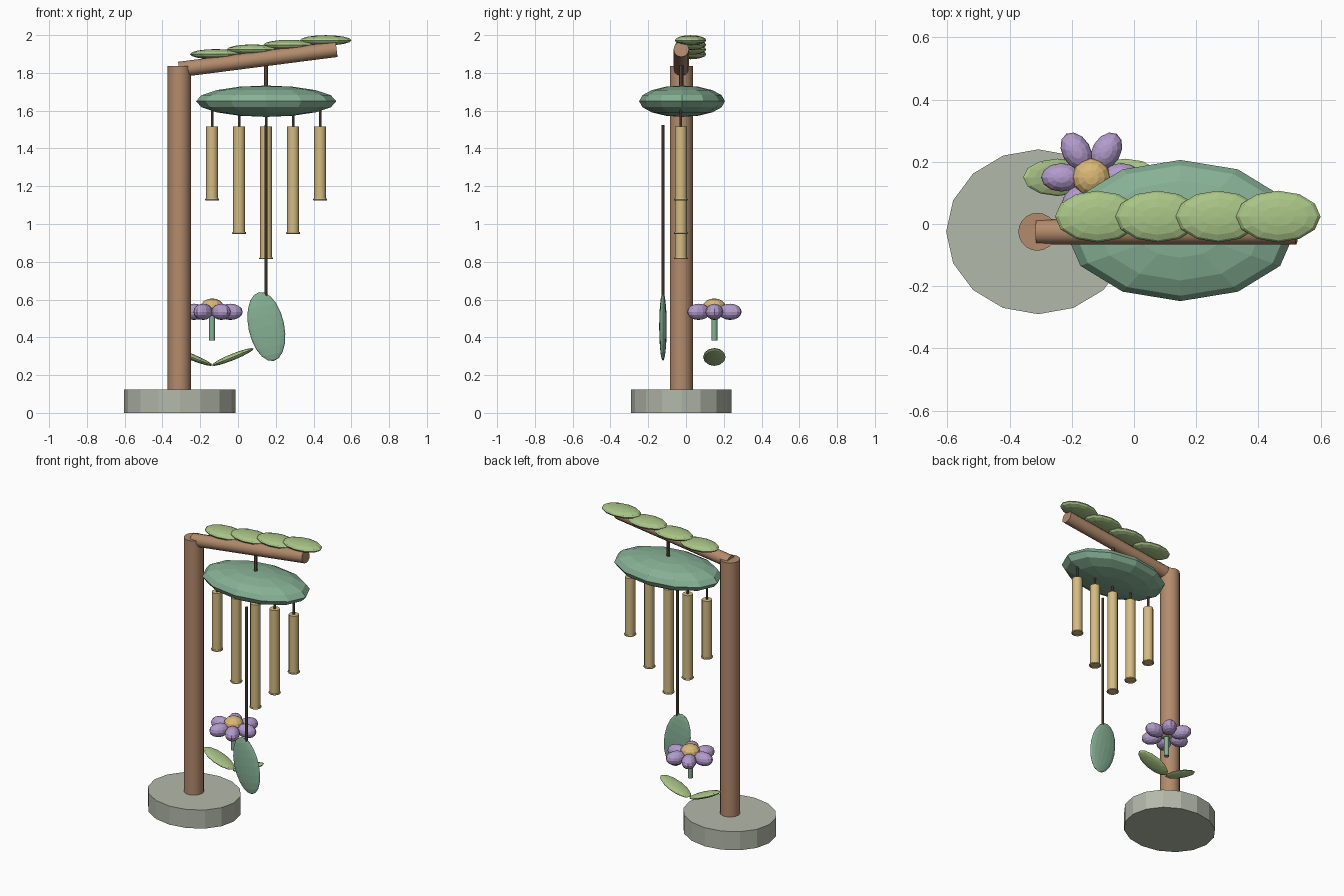
import bpy, math
from mathutils import Vector

if "Cube" in bpy.data.objects:
    bpy.data.objects.remove(bpy.data.objects["Cube"])

Y = -0.025          # plane of post, arm and chimes
CX = 0.149          # chime centre


def material(name, rgb):
    m = bpy.data.materials.new(name)
    m.diffuse_color = (*rgb, 1)
    m.use_nodes = True
    m.node_tree.nodes["Principled BSDF"].inputs["Base Color"].default_value = m.diffuse_color
    return m


WOOD = material("wood", (0.45, 0.26, 0.15))
STONE = material("stone", (0.45, 0.48, 0.40))
CANOPY = material("canopy_green", (0.24, 0.44, 0.30))
LEAF = material("leaf_green", (0.40, 0.56, 0.24))
BRASS = material("bamboo", (0.66, 0.50, 0.22))
CORD = material("cord", (0.15, 0.10, 0.07))
PURPLE = material("petal_purple", (0.45, 0.33, 0.60))
YELLOW = material("flower_yellow", (0.70, 0.48, 0.18))


def finish(name, mat, smooth):
    ob = bpy.context.object
    ob.name = name
    ob.data.materials.append(mat)
    if smooth:
        bpy.ops.object.shade_smooth_by_angle(angle=math.radians(40))
    return ob


def rod(name, a, b, r, mat, sides=12, smooth=True):
    a, b = Vector(a), Vector(b)
    d = b - a
    bpy.ops.mesh.primitive_cylinder_add(vertices=sides, radius=r, depth=d.length, location=(a + b) / 2,
                                        rotation=d.to_track_quat('Z', 'Y').to_euler())
    return finish(name, mat, smooth)


def blob(name, loc, radii, mat, rot=(0, 0, 0), seg=12, rings=8, smooth=False):
    bpy.ops.mesh.primitive_uv_sphere_add(segments=seg, ring_count=rings, radius=1, location=loc, rotation=rot)
    bpy.context.object.scale = radii
    return finish(name, mat, smooth)


# Stone base, post and sloping arm
base = rod("base", (-0.308, Y, 0), (-0.308, Y, 0.125), 1, STONE, 16, False)
base.scale = (0.296, 0.265, 1)
rod("post", (-0.311, Y, 0.12), (-0.311, Y, 1.836), 0.061, WOOD, 20)
rod("arm", (-0.312, Y, 1.818), (0.522, Y, 1.925), 0.041, WOOD, 12)

# Overlapping leaves on the arm
for i in range(4):
    blob(f"arm_leaf_{i + 1}", (-0.118 + 0.194 * i, 0.024, 1.899 + 0.0245 * i), (0.136, 0.083, 0.027), LEAF)

# Canopy and its hanger
blob("canopy", (CX, Y + 0.004, 1.65), (0.371, 0.227, 0.083), CANOPY)
rod("hanger", (CX, Y, 1.68), (CX, Y, 1.87), 0.011, CORD, 8)

# Chime tubes with end rings and cords
for i, bottom in enumerate((1.13, 0.952, 0.818, 0.952, 1.13)):
    x = CX + (i - 2) * 0.143
    rod(f"chime_tube_{i + 1}", (x, Y - 0.002, bottom), (x, Y - 0.002, 1.516), 0.032, BRASS, 12)
    rod(f"chime_cord_{i + 1}", (x, Y - 0.002, 1.50), (x, Y - 0.002, 1.63), 0.007, CORD, 8)
    bpy.ops.mesh.primitive_torus_add(major_radius=0.033, minor_radius=0.005, major_segments=16,
                                     minor_segments=6, location=(x, Y - 0.002, bottom))
    finish(f"chime_ring_{i + 1}", BRASS, True)

# Hanging leaf sail
rod("sail_cord", (CX, -0.122, 0.60), (CX, -0.122, 1.525), 0.008, CORD, 8)
blob("sail_leaf", (0.15, -0.122, 0.457), (0.095, 0.02, 0.186), CANOPY,
     rot=(0, math.radians(-12), 0), seg=16, rings=10)

# Flower: stem, petals, centre and two leaves
FX, FY = -0.137, 0.15
rod("flower_stem", (FX, FY, 0.383), (FX, FY, 0.54), 0.016, CANOPY, 10)
for i in range(6):
    a = i * math.pi / 3
    blob(f"petal_{i + 1}", (FX + 0.096 * math.cos(a), FY + 0.096 * math.sin(a), 0.535),
         (0.066, 0.046, 0.043), PURPLE, rot=(0, 0, a))
blob("flower_centre", (FX, FY, 0.56), (0.061, 0.061, 0.046), YELLOW)
for side, name in ((-1, "left"), (1, "right")):
    blob(f"flower_leaf_{name}", (FX + side * 0.109, FY, 0.296), (0.119, 0.06, 0.017), LEAF,
         rot=(0, math.radians(-22 * side), 0))
